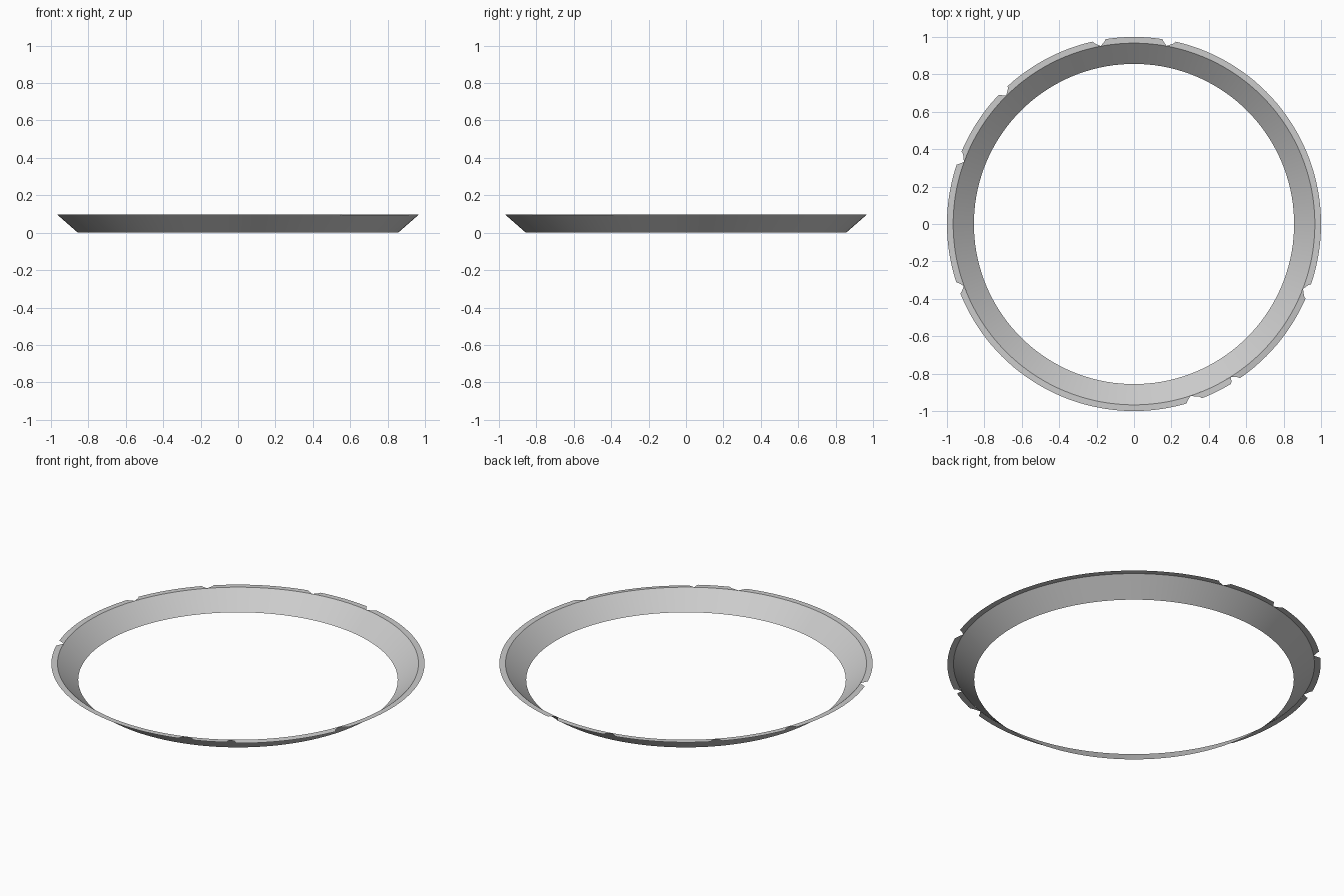
import bpy, math

BASE_R, LIP_R, RIM_R, HEIGHT = 0.856, 0.967, 1.0, 0.097
SEGMENTS = 144

# Notches in the flange: start, deepest point, end (degrees, anticlockwise from +x)
NOTCHES = [(77.6, 79.6, 80.8), (99.2, 100.6, 102.3), (133.0, 134.9, 135.8),
           (157.7, 159.9, 161.0), (198.7, 200.0, 201.3), (286.8, 288.2, 290.8),
           (301.8, 302.3, 304.0), (337.0, 339.0, 340.7)]

old = bpy.data.objects.get("Cube")
if old:
    bpy.data.objects.remove(old, do_unlink=True)

grey = bpy.data.materials.new("plain grey")
grey.use_nodes = True
grey.diffuse_color = (0.6, 0.6, 0.6, 1)
shader = next(n for n in grey.node_tree.nodes if n.type == 'BSDF_PRINCIPLED')
shader.inputs["Base Color"].default_value = grey.diffuse_color


def ring(name, angles, inner, outer):
    """Open band between two (radius, height) functions of the angle."""
    verts = []
    for a in angles:
        for radius, z in (inner(a), outer(a)):
            t = math.radians(a)
            verts.append((radius * math.cos(t), radius * math.sin(t), z))
    n = len(angles)
    faces = []
    for i in range(n):
        j = (i + 1) % n
        faces.append((2 * i, 2 * i + 1, 2 * j + 1, 2 * j))
    mesh = bpy.data.meshes.new(name)
    mesh.from_pydata(verts, [], faces)
    mesh.materials.append(grey)
    obj = bpy.data.objects.new(name, mesh)
    bpy.context.collection.objects.link(obj)
    bpy.ops.object.select_all(action='DESELECT')
    obj.select_set(True)
    bpy.context.view_layer.objects.active = obj
    bpy.ops.object.shade_smooth_by_angle(angle=math.radians(30))
    return obj


def rim(a):
    # The rim runs at full width, tapers at notch corners and closes at their depth;
    # one panel between the last two notches sags slightly
    z = HEIGHT - 0.005 if NOTCHES[-2][2] < a < NOTCHES[-1][0] else HEIGHT
    for start, deep, end in NOTCHES:
        if a == deep:
            return LIP_R + 0.001, HEIGHT
        if a in (start, end):
            return RIM_R - 0.012, HEIGHT
    return RIM_R, z


steps = [i * 360 / SEGMENTS for i in range(SEGMENTS)]

# Sloping wall
ring("sloping_wall", steps, lambda a: (BASE_R, 0), lambda a: (LIP_R, HEIGHT))

# Flat flange: regular steps outside the notches, plus notch corners
rim_angles = [a for a in steps if not any(s - 0.6 < a < e + 0.6 for s, d, e in NOTCHES)]
for start, deep, end in NOTCHES:
    rim_angles += [start - 0.5, start, deep, end, end + 0.5]
ring("notched_flange", sorted(rim_angles), lambda a: (LIP_R, HEIGHT), rim)
